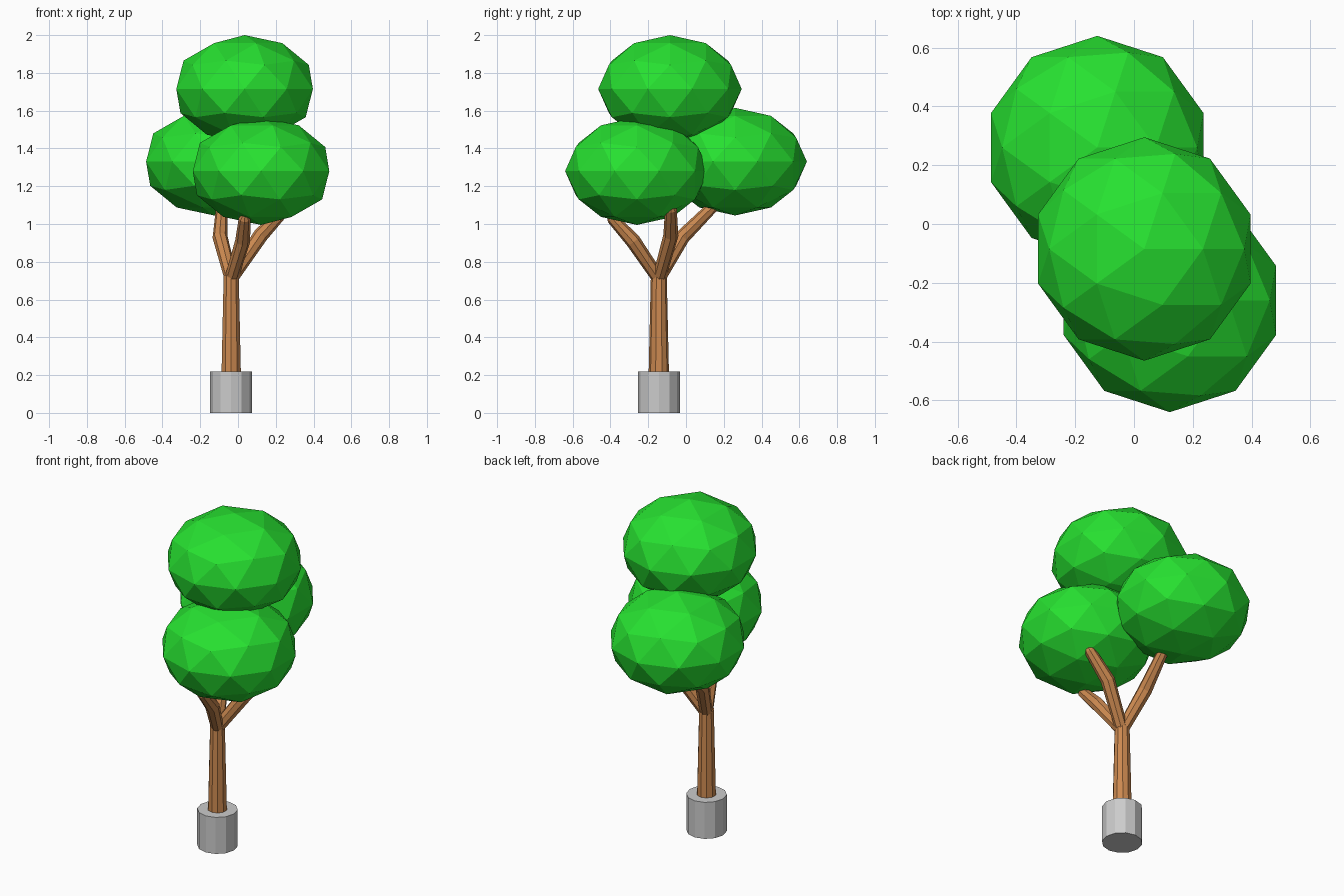
import bpy, bmesh, math
from mathutils import Vector

if "Cube" in bpy.data.objects:
    bpy.data.objects.remove(bpy.data.objects["Cube"])

TX, TY = -0.036, -0.144   # trunk axis


def material(name, rgb):
    m = bpy.data.materials.new(name)
    m.diffuse_color = (*rgb, 1)
    m.use_nodes = True
    m.node_tree.nodes["Principled BSDF"].inputs["Base Color"].default_value = m.diffuse_color
    return m


def tube(name, points, radii, sides, mat=None):
    """Faceted tube along a path, one ring per point, closed at both ends."""
    pts = [Vector(p) for p in points]
    bm = bmesh.new()
    rings = []
    for i, (p, r) in enumerate(zip(pts, radii)):
        tangent = (pts[min(i + 1, len(pts) - 1)] - pts[max(i - 1, 0)]).normalized()
        turn = Vector((0, 0, 1)).rotation_difference(tangent)
        rings.append([bm.verts.new(p + turn @ Vector((
            r * math.sin(2 * math.pi * k / sides),
            r * math.cos(2 * math.pi * k / sides), 0))) for k in range(sides)])
    for a, b in zip(rings, rings[1:]):
        for k in range(sides):
            n = (k + 1) % sides
            bm.faces.new((a[k], a[n], b[n], b[k]))
    bm.faces.new(rings[0])
    bm.faces.new(rings[-1])
    bmesh.ops.recalc_face_normals(bm, faces=bm.faces)
    mesh = bpy.data.meshes.new(name)
    bm.to_mesh(mesh)
    bm.free()
    ob = bpy.data.objects.new(name, mesh)
    bpy.context.collection.objects.link(ob)
    if mat:
        mesh.materials.append(mat)
    return ob


leaf = material("leaf_green", (0.02, 0.75, 0.03))
bark = material("bark_brown", (0.6, 0.25, 0.08))

# Grey base and tapered trunk
tube("base", [(TX, TY, 0), (TX, TY, 0.22)], [0.111, 0.111], 12)
tube("trunk", [(TX, TY, 0.2), (TX, TY, 0.73)], [0.054, 0.042], 10, bark)

# Three bent branches: middle and tip of each
branches = {
    "branch_back": ((-0.095, -0.02, 0.93), (-0.085, 0.14, 1.09)),
    "branch_front": ((0.025, -0.28, 0.91), (0.035, -0.39, 1.03)),
    "branch_right": ((0.12, -0.08, 0.94), (0.25, -0.08, 1.08)),
}
for name, (mid, tip) in branches.items():
    end = Vector(tip) + (Vector(tip) - Vector(mid)).normalized() * 0.025
    tube(name, [(TX, TY, 0.71), mid, tip, end], [0.035, 0.04, 0.031, 0.016], 8, bark)

# Three flattened low-poly leaf clusters
clusters = {
    "leaves_top": (0.035, -0.085, 1.715),
    "leaves_front": (0.122, -0.26, 1.28),
    "leaves_back": (-0.125, 0.26, 1.33),
}
for name, loc in clusters.items():
    bpy.ops.mesh.primitive_ico_sphere_add(subdivisions=2, radius=1, location=loc)
    ob = bpy.context.object
    ob.name = name
    ob.scale = (0.38, 0.38, 0.285)
    ob.data.materials.append(leaf)
